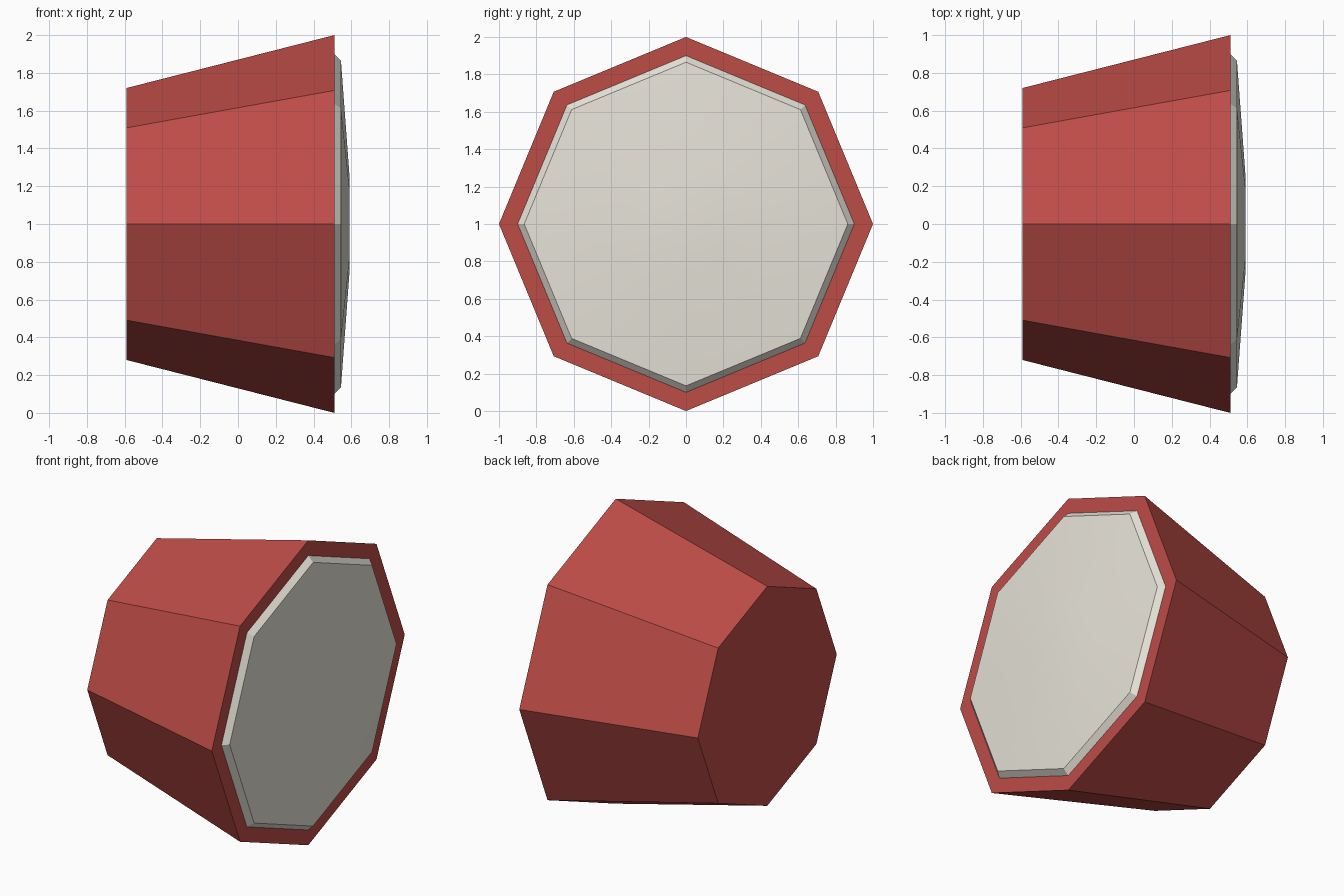
import bpy, bmesh, math

if "Cube" in bpy.data.objects:
    bpy.data.objects.remove(bpy.data.objects["Cube"])

SIDES = 8


def material(name, rgb):
    m = bpy.data.materials.new(name)
    m.diffuse_color = (*rgb, 1)
    m.use_nodes = True
    m.node_tree.nodes["Principled BSDF"].inputs["Base Color"].default_value = m.diffuse_color
    return m


def lathe(name, profile, mat):
    """Stack octagonal rings (x, radius) along x and cap both ends."""
    bm = bmesh.new()
    rings = []
    for x, r in profile:
        ring = []
        for i in range(SIDES):
            a = 2 * math.pi * i / SIDES
            ring.append(bm.verts.new((x, r * math.cos(a), 1 + r * math.sin(a))))
        rings.append(ring)
    for a, b in zip(rings, rings[1:]):
        for i in range(SIDES):
            j = (i + 1) % SIDES
            bm.faces.new((a[i], a[j], b[j], b[i]))
    bm.faces.new(rings[0])
    bm.faces.new(rings[-1])
    bmesh.ops.recalc_face_normals(bm, faces=bm.faces[:])
    mesh = bpy.data.meshes.new(name)
    bm.to_mesh(mesh)
    bm.free()
    mesh.materials.append(mat)
    obj = bpy.data.objects.new(name, mesh)
    bpy.context.collection.objects.link(obj)
    return obj


red = material("red housing", (0.51, 0.072, 0.063))
cream = material("cream lens", (0.80, 0.77, 0.69))

# Tapered housing, wider at the lens end
lathe("lamp_housing", [(-0.59, 0.72), (0.51, 1.0)], red)

# Bevelled lens with a shallow dome
lens = lathe("lamp_lens", [(0.505, 0.90), (0.51, 0.90), (0.545, 0.865), (0.59, 0.26)], cream)
bpy.context.view_layer.objects.active = lens
lens.select_set(True)
bpy.ops.object.shade_smooth_by_angle(angle=math.radians(30))
